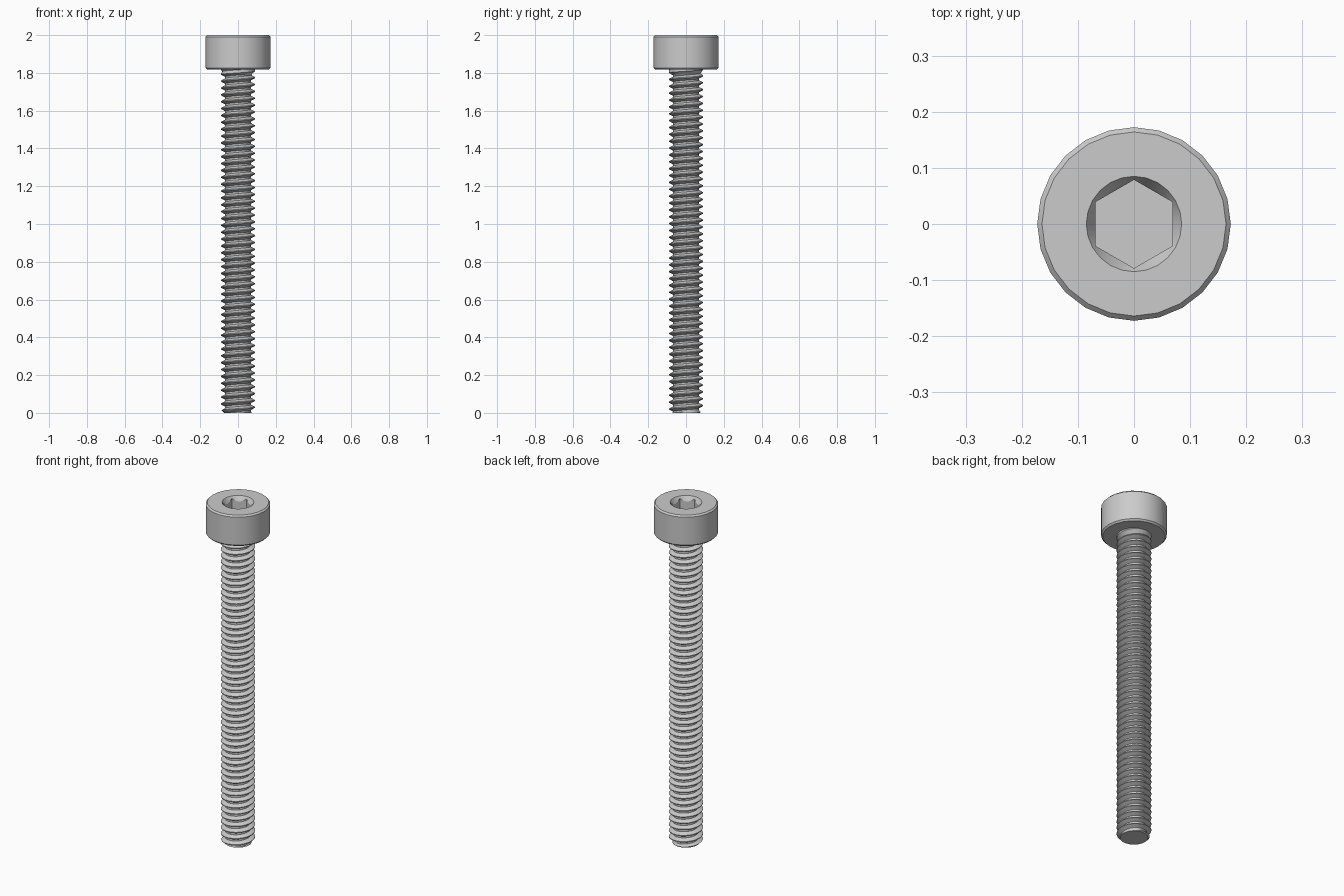
import bpy
import bmesh
from math import sin, cos, pi

if "Cube" in bpy.data.objects:
    bpy.data.objects.remove(bpy.data.objects["Cube"])

SEGMENTS = 24
HEAD_BASE = 1.818
MAJOR, MINOR, TIP = 0.091, 0.0686, 0.073
PITCH = HEAD_BASE / 50

steel = bpy.data.materials.new("grey steel")
steel.use_nodes = True
steel.diffuse_color = (0.6, 0.6, 0.6, 1)
steel.node_tree.nodes["Principled BSDF"].inputs["Base Color"].default_value = steel.diffuse_color


def angle(j):
    return pi / 2 + 2 * pi * j / SEGMENTS


def finish(bm, name):
    bmesh.ops.remove_doubles(bm, verts=bm.verts, dist=1e-5)
    bmesh.ops.recalc_face_normals(bm, faces=bm.faces)
    mesh = bpy.data.meshes.new(name)
    bm.to_mesh(mesh)
    bm.free()
    mesh.materials.append(steel)
    obj = bpy.data.objects.new(name, mesh)
    bpy.context.collection.objects.link(obj)
    bpy.ops.object.select_all(action='DESELECT')
    obj.select_set(True)
    bpy.context.view_layer.objects.active = obj
    bpy.ops.object.shade_smooth_by_angle(angle=pi / 6)


# Head: turned outside, countersunk mouth, hexagonal socket
HEX_FLAT, MOUTH, FLOOR = 0.0682, 0.085, 1.909


def hex_radius(j):
    # corners point along y, so flats face x
    return HEX_FLAT / cos((2 * pi * j / SEGMENTS) % (pi / 3) - pi / 6)


def socket_rim(j):
    r = hex_radius(j)
    return r, 2 - (MOUTH - r) * 1.7


def circle(r, z):
    return lambda j: (r, z)


profile = [circle(MAJOR, HEAD_BASE), circle(0.164, HEAD_BASE),
           circle(0.1725, HEAD_BASE + 0.009), circle(0.1725, 1.991),
           circle(0.164, 2), circle(MOUTH, 2),
           socket_rim, lambda j: (hex_radius(j), FLOOR)]

bm = bmesh.new()
rings = []
for section in profile:
    ring = []
    for j in range(SEGMENTS):
        r, z = section(j)
        ring.append(bm.verts.new((r * cos(angle(j)), r * sin(angle(j)), z)))
    rings.append(ring)
for low, high in zip(rings, rings[1:]):
    for j in range(SEGMENTS):
        n = (j + 1) % SEGMENTS
        bm.faces.new((low[j], low[n], high[n], high[j]))
bm.faces.new(rings[-1])
finish(bm, "socket_head")

# Threaded shank: right-handed helix, chamfered tip, run-out under the head
thread = [(0, MAJOR), (1 / 8, MAJOR), (7 / 16, MINOR), (11 / 16, MINOR)]


def thread_point(turn, j, offset, r):
    z = (turn + j / SEGMENTS + offset) * PITCH
    if z <= 0:
        z, r = 0, TIP
    elif z >= HEAD_BASE:
        z, r = HEAD_BASE, MAJOR
    else:
        r = min(r, TIP + z)
        r = max(r, MAJOR - (HEAD_BASE - z) * 0.7)
    return r * cos(angle(j)), r * sin(angle(j)), z


bm = bmesh.new()
columns = [[bm.verts.new(thread_point(turn, j, f, r))
            for turn in range(-3, 53) for f, r in thread]
           for j in range(SEGMENTS)]
for j in range(SEGMENTS):
    # the last column joins the first one turn higher
    last = j == SEGMENTS - 1
    here = columns[j]
    beside = columns[0][len(thread):] if last else columns[j + 1]
    for i in range(len(beside) - 1):
        quad = (here[i], beside[i], beside[i + 1], here[i + 1])
        heights = [v.co.z for v in quad]
        if max(heights) > 0 and min(heights) < HEAD_BASE - 1e-6:
            bm.faces.new(quad)
bmesh.ops.remove_doubles(bm, verts=bm.verts, dist=1e-5)

# Flat tip
tip_edges = [e for e in bm.edges
             if e.is_boundary and all(v.co.z < 1e-5 for v in e.verts)]
bmesh.ops.holes_fill(bm, edges=tip_edges, sides=0)
finish(bm, "threaded_shank")
